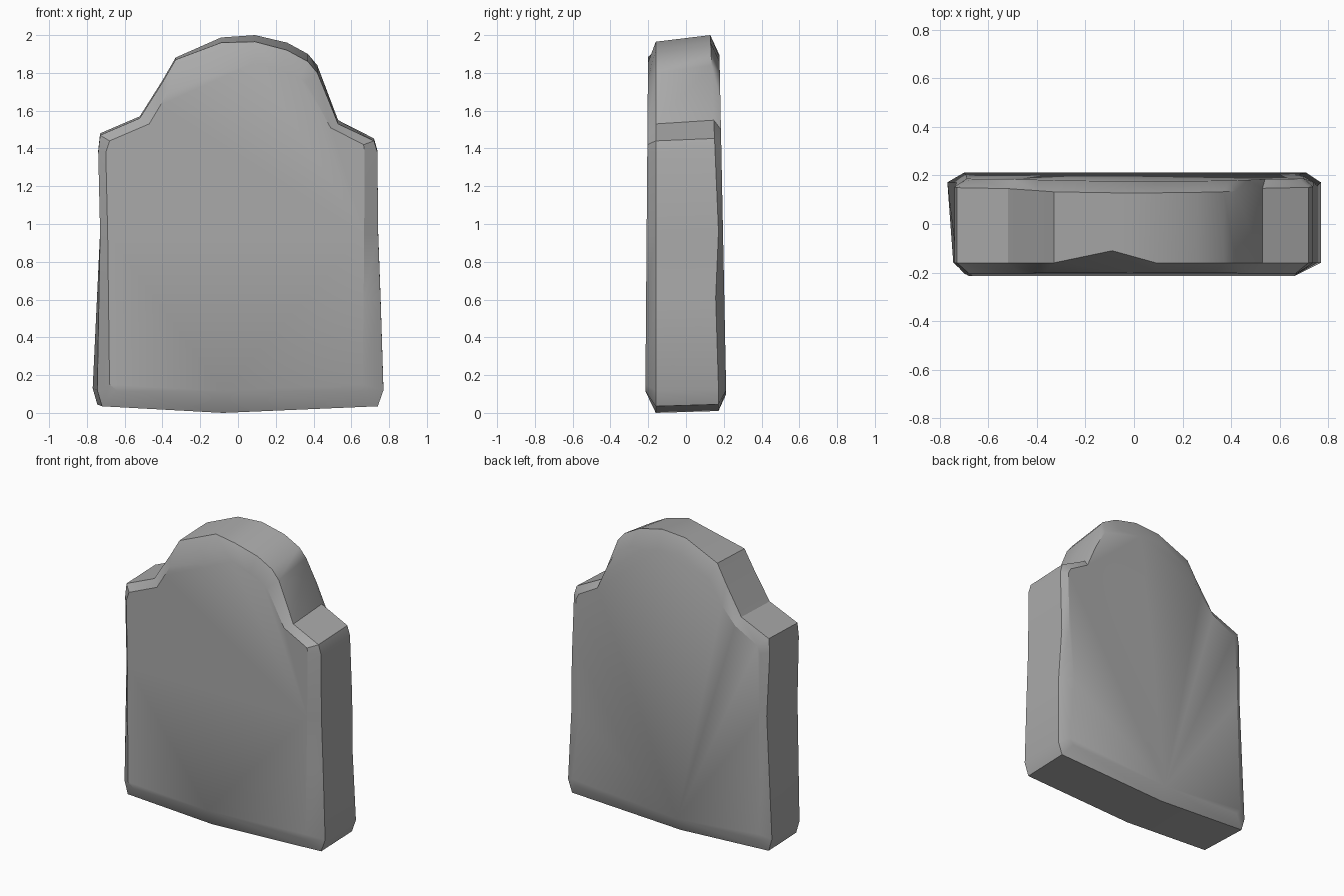
import bpy
import bmesh
import math

cube = bpy.data.objects.get("Cube")
if cube:
    bpy.data.objects.remove(cube, do_unlink=True)


def make_material(name, color):
    mat = bpy.data.materials.new(name)
    mat.use_nodes = True
    mat.diffuse_color = color
    mat.node_tree.nodes["Principled BSDF"].inputs["Base Color"].default_value = color
    return mat


def blend(value, low, high):
    """Linear ramp from zero at low to one at high."""
    return min(max((value - low) / (high - low), 0), 1)


# Outlines (x, z) run from the lower right corner, along the base, up and over the arch
front_rim = [(-.72, .035), (-.08, 0), (.74, .035), (.77, .12), (.755, .6), (.742, .95),
             (.738, 1.38), (.72, 1.44), (.53, 1.53), (.42, 1.8), (.37, 1.86),
             (.26, 1.92), (.09, 1.965), (-.09, 1.96), (-.33, 1.87), (-.4, 1.75),
             (-.52, 1.56), (-.73, 1.47), (-.74, 1.38), (-.73, .95), (-.745, .12)]
front_face = [(-.635, .115), (-.08, .115), (.63, .115), (.66, .15), (.665, .6), (.668, .95),
              (.67, 1.38), (.665, 1.42), (.49, 1.51), (.36, 1.75), (.33, 1.77),
              (.22, 1.81), (.09, 1.855), (-.02, 1.885), (-.37, 1.7), (-.41, 1.63),
              (-.47, 1.53), (-.68, 1.44), (-.7, 1.38), (-.69, .95), (-.68, .15)]
back_face = [(-.67, .12), (-.08, .1), (.68, .12), (.71, .16), (.665, .6), (.7, .95),
             (.7, 1.38), (.68, 1.42), (.54, 1.5), (.47, 1.66), (.39, 1.8),
             (.27, 1.86), (.09, 1.88), (-.09, 1.895), (-.3, 1.78), (-.4, 1.63),
             (-.5, 1.52), (-.67, 1.43), (-.69, 1.38), (-.69, .95), (-.7, .16)]


def place_front_rim(x, z):
    # The crown is chipped back at its highest point
    chipped = z > 1.9 and x < 0
    return x, -.11 if chipped else -.16, z


def place_front_face(x, z):
    return x, -.216 + .008 * z, z


def place_back_rim(x, z):
    # The back edge rises on the arch and flares at the lower right
    rise = .01 + .03 * blend(z, 1.4, 1.8) * blend(x, -.35, .1)
    flare = .025 * blend(-x, .6, .7) * (1 - blend(z, .1, .95))
    notch = .015 if x > 0 and .5 < z < .7 else 0
    return x - flare, .172 - .045 * blend(z, .95, 2) - notch, min(z + rise, 2)


def place_back_face(x, z):
    return x, .215 - .02 * z, z


# Loft the four outlines into one chamfered slab
bm = bmesh.new()
sections = [(front_face, place_front_face), (front_rim, place_front_rim),
            (front_rim, place_back_rim), (back_face, place_back_face)]
rings = [[bm.verts.new(place(x, z)) for x, z in outline] for outline, place in sections]
for near, far in zip(rings, rings[1:]):
    for i in range(len(near)):
        j = (i + 1) % len(near)
        bm.faces.new((near[i], near[j], far[j], far[i]))
bm.faces.new(rings[0])
bm.faces.new(rings[-1])
bmesh.ops.recalc_face_normals(bm, faces=bm.faces[:])

mesh = bpy.data.meshes.new("headstone_slab")
bm.to_mesh(mesh)
bm.free()
slab = bpy.data.objects.new("headstone_slab", mesh)
bpy.context.collection.objects.link(slab)
mesh.materials.append(make_material("grey_stone", (.4, .4, .4, 1)))

# Soft shading on the worn edges, crisp borders around the flat faces
bpy.ops.object.select_all(action="DESELECT")
slab.select_set(True)
bpy.context.view_layer.objects.active = slab
bpy.ops.object.shade_smooth_by_angle(angle=math.radians(30))
